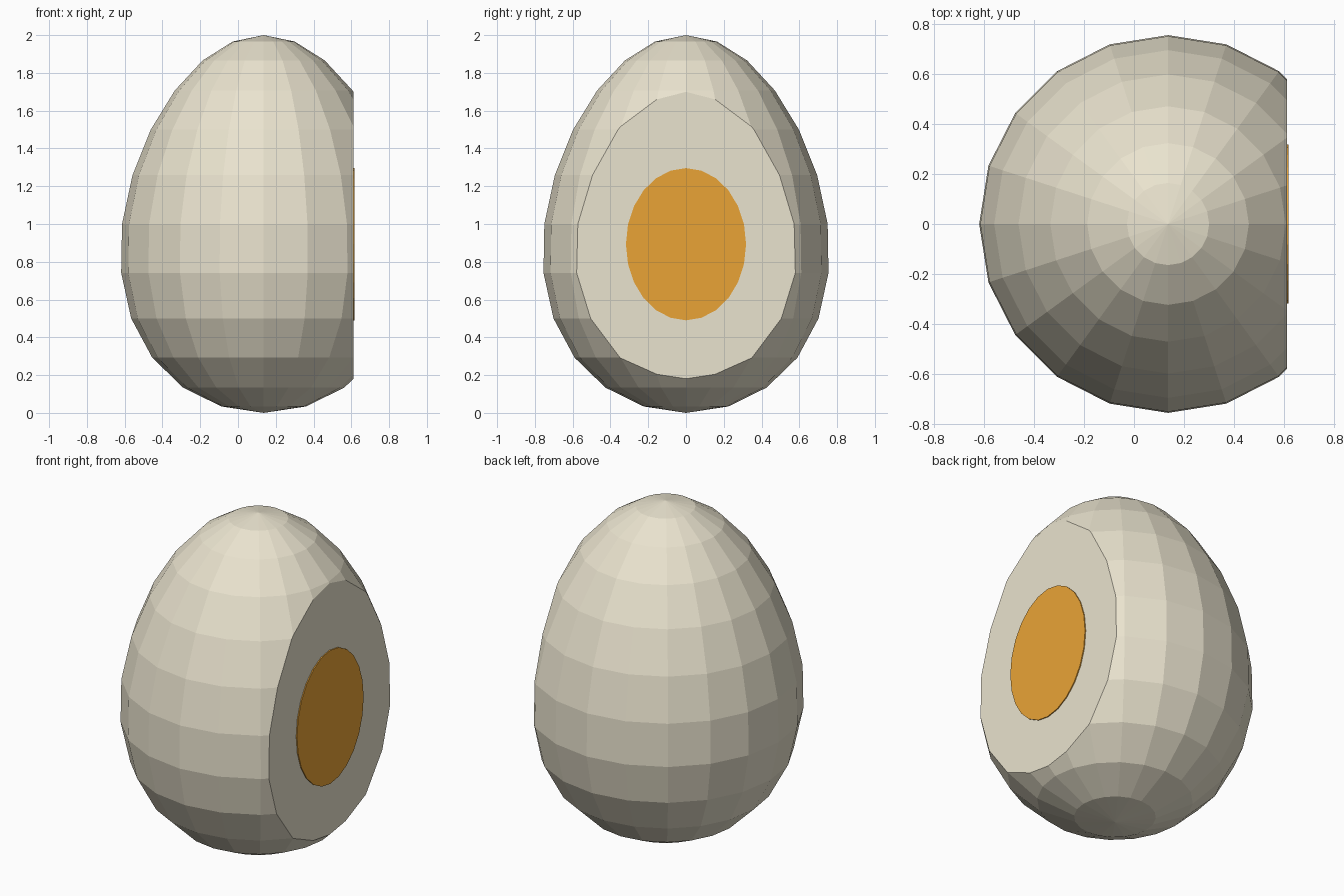
import bpy, bmesh
from mathutils import Matrix

if "Cube" in bpy.data.objects:
    bpy.data.objects.remove(bpy.data.objects["Cube"])

AXIS_X = 0.136   # egg axis, off centre because one side is sliced off
CUT_X = 0.611    # plane of the slice


def add_object(name, bm, color):
    bmesh.ops.recalc_face_normals(bm, faces=bm.faces)
    mesh = bpy.data.meshes.new(name)
    bm.to_mesh(mesh)
    bm.free()
    mat = bpy.data.materials.new(name + "_color")
    mat.diffuse_color = color
    mat.use_nodes = True
    mat.node_tree.nodes["Principled BSDF"].inputs["Base Color"].default_value = mat.diffuse_color
    mesh.materials.append(mat)
    obj = bpy.data.objects.new(name, mesh)
    bpy.context.collection.objects.link(obj)
    return obj


# Egg white: tapered low-poly sphere, sliced flat on the right and capped
bm = bmesh.new()
bmesh.ops.create_uvsphere(bm, u_segments=20, v_segments=12, radius=1)
for v in bm.verts:
    r = 0.75 * (1 - 0.16 * v.co.z)
    v.co = (v.co.x * r + AXIS_X, v.co.y * r, v.co.z + 1)
cut = bmesh.ops.bisect_plane(bm, geom=bm.verts[:] + bm.edges[:] + bm.faces[:],
                             plane_co=(CUT_X, 0, 0), plane_no=(1, 0, 0),
                             clear_outer=True)
rim = [e for e in cut["geom_cut"] if isinstance(e, bmesh.types.BMEdge)]
bmesh.ops.contextual_create(bm, geom=rim)
add_object("egg_white", bm, (0.82, 0.77, 0.62, 1))

# Yolk: thin oval disc set just proud of the sliced face
bm = bmesh.new()
bmesh.ops.create_cone(bm, cap_ends=True, segments=24, radius1=1, radius2=1, depth=0.012)
bm.transform(Matrix.Translation((CUT_X, 0, 0.893))
             @ Matrix.Diagonal((1, 0.318, 0.403, 1))
             @ Matrix.Rotation(1.5707963, 4, 'Y'))
add_object("yolk", bm, (0.82, 0.37, 0.037, 1))
